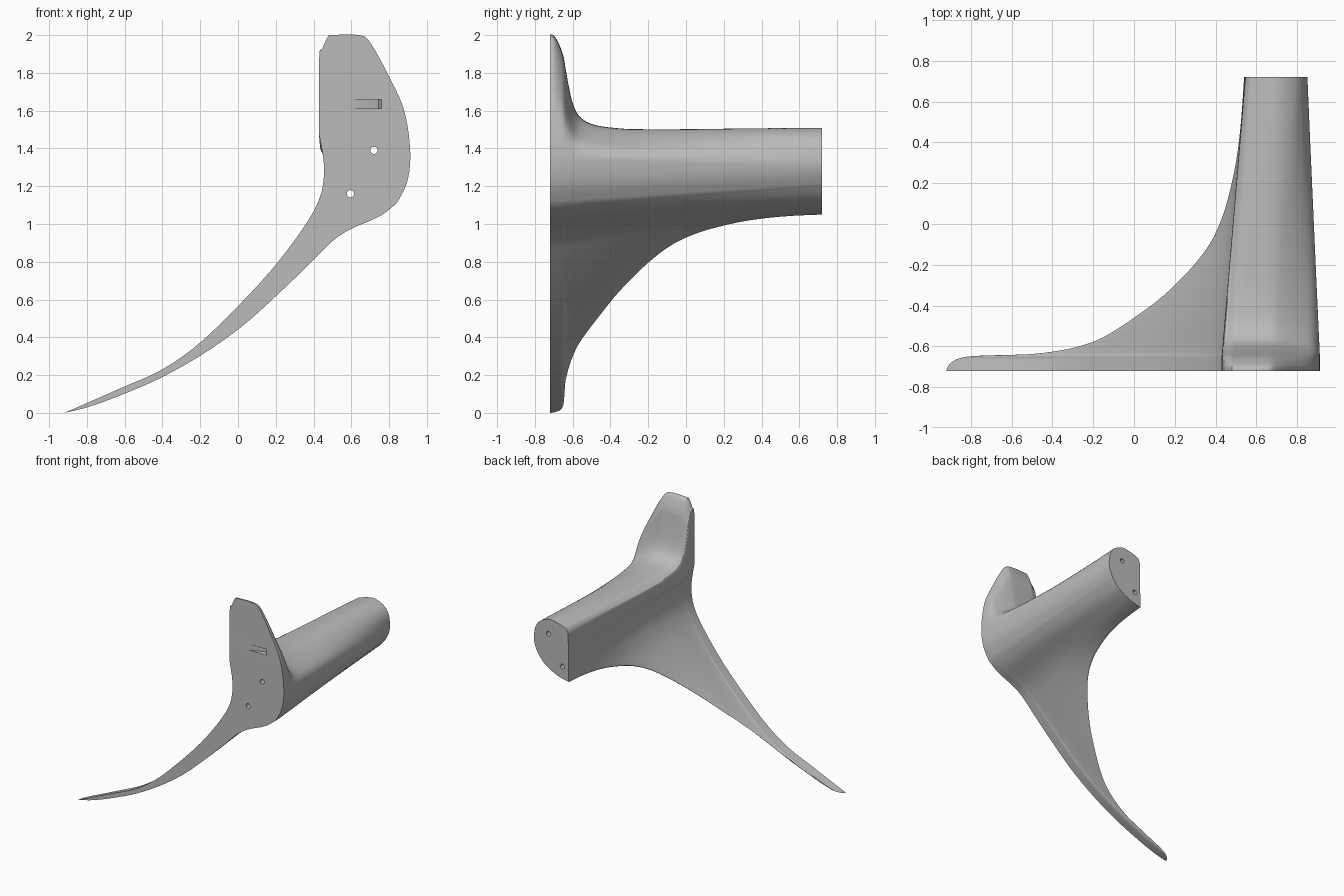
import bpy
import bmesh
from math import cos, sin, tau
from mathutils import Vector

cube = bpy.data.objects.get("Cube")
if cube:
    bpy.data.objects.remove(cube, do_unlink=True)

grey = bpy.data.materials.new("plain grey")
grey.use_nodes = True
grey.diffuse_color = (0.5, 0.5, 0.5, 1)
grey.node_tree.nodes["Principled BSDF"].inputs["Base Color"].default_value = (0.5, 0.5, 0.5, 1)


def spline(points, t):
    """Smooth curve through the points, t running from 0 to 1."""
    n = len(points) - 1
    i = min(int(t * n), n - 1)
    f = t * n - i
    a, b, c, d = [Vector(points[max(0, min(n, i + k))]) for k in (-1, 0, 1, 2)]
    return b + 0.5 * f * (c - a + f * (2 * a - 5 * b + 4 * c - d + f * (3 * (b - c) + d - a)))


# Front outline (x, z): upper and lower edge of the wing, then the head
UPPER = [(-.92, 0), (-.8, .052), (-.6, .14), (-.41, .225), (-.22, .355), (-.02, .545),
         (.18, .76), (.35, .985), (.43, 1.13), (.455, 1.25), (.45, 1.36), (.43, 1.47)]
LOWER = [(-.92, 0), (-.78, .035), (-.58, .11), (-.39, .195), (-.18, .315), (.03, .465),
         (.24, .655), (.4, .81), (.5, .91), (.6, .975), (.75, 1.04), (.84, 1.11)]
HEAD = [(.43, 1.47), (.43, 1.88), (.445, 1.925), (.475, 1.99), (.5, 2), (.64, 2),
        (.7, 1.96), (.8, 1.78), (.88, 1.6), (.912, 1.38), (.895, 1.22), (.84, 1.11)]
# Rear outline of the barrel in matching runs
REAR_UPPER = [(.54, 1.05), (.542, 1.16), (.543, 1.28), (.545, 1.4)]
REAR_LOWER = [(.54, 1.05), (.64, 1.075), (.75, 1.135), (.815, 1.21)]
REAR_HEAD = [(.545, 1.4), (.548, 1.44), (.56, 1.465), (.58, 1.48), (.67, 1.505), (.73, 1.505),
             (.8, 1.47), (.835, 1.42), (.848, 1.36), (.85, 1.31), (.838, 1.26), (.815, 1.21)]
# Stations from front to back: y, x of the wing nose, height of the top
STATIONS = [(-.72, -.92, 2), (-.7, -.913, 1.995), (-.68, -.895, 1.965), (-.66, -.86, 1.92),
            (-.648, -.79, 1.885), (-.643, -.65, 1.86), (-.638, -.5, 1.83), (-.62, -.36, 1.73),
            (-.6, -.27, 1.645), (-.57, -.18, 1.58), (-.52, -.09, 1.54), (-.46, 0, 1.52),
            (-.38, .11, 1.508), (-.3, .2, 1.5), (-.2, .295, 1.497), (-.1, .37, 1.495),
            (0, .42, 1.495), (.12, .46, 1.495), (.3, .5, 1.498), (.5, .525, 1.5), (.72, .54, 1.505)]
FRONT, BACK = -.72, .72
MIDDLE = [(Vector(u) + Vector(w)) / 2 for u, w in zip(UPPER, LOWER)]


def nose_param(x):
    """Place on the middle line of the wing that has this x."""
    low, high = 0.0, 1.0
    for _ in range(30):
        mid = (low + high) / 2
        if spline(MIDDLE, mid).x < x:
            low = mid
        else:
            high = mid
    return low


def section(y, nose_x, top):
    """Closed cross-section of the whole bracket at depth y."""
    blend = min(1, max(0, (y + .66) / 1.38))
    rounding = min(1, max(0, (y - FRONT) / .08))
    base = 1.35
    if rounding < .001:
        start = 0
    elif blend > .999:
        start = 1
    else:
        start = nose_param((nose_x - blend * .54) / (1 - blend))

    def place(p, rear):
        z = p.y if p.y < base else base + (p.y - base) * (top - base) / (2 - base)
        q = Vector((p.x, z)).lerp(rear, blend)
        return Vector((q.x, y, q.y))

    def side(edge, rear_edge, steps):
        run = []
        for k in range(steps + 1):
            s = (k / steps) ** 1.5
            t = start + (1 - start) * s
            width = 1 + rounding * ((1 - (1 - s) ** 2.5) ** .5 - 1)
            p = spline(MIDDLE, t).lerp(spline(edge, t), width)
            run.append(place(p, spline(rear_edge, s)))
        return run

    upper = side(UPPER, REAR_UPPER, 36)
    lower = side(LOWER, REAR_LOWER, 36)
    head = [place(spline(HEAD, k / 55), spline(REAR_HEAD, k / 55)) for k in range(56)]
    return upper[:-1] + head + lower[-2:0:-1]


bm = bmesh.new()


def ring(points):
    return [bm.verts.new(p) for p in points]


def bridge(a, b):
    for k in range(len(a)):
        j = (k + 1) % len(a)
        bm.faces.new((a[k], a[j], b[j], b[k]))


def cap(loops):
    """Flat face bounded by the first loop, with the other loops as openings."""
    edges = []
    for loop in loops:
        for a, b in zip(loop, loop[1:] + loop[:1]):
            edges.append(bm.edges.get((a, b)) or bm.edges.new((a, b)))
    bmesh.ops.triangle_fill(bm, edges=edges, use_beauty=False, normal=(0, 1, 0))


# Bracket body: loft through all the sections
count = 3 * (len(STATIONS) - 1)
rings = [ring(section(*spline(STATIONS, i / count))) for i in range(count + 1)]
for a, b in zip(rings, rings[1:]):
    bridge(a, b)
front_loops, back_loops = [rings[0]], [rings[-1]]

# Two bolt holes right through the barrel
for x, z in ((.72, 1.39), (.595, 1.16)):
    circle = [(x + .019 * cos(tau * k / 24), z + .019 * sin(tau * k / 24)) for k in range(24)]
    ends = [ring([(px, y, pz) for px, pz in circle]) for y in (FRONT, BACK)]
    bridge(*ends)
    front_loops.append(ends[0])
    back_loops.append(ends[1])

# Ramped slot in the front of the head
low, high = [ring([(.6, FRONT, z), (.76, FRONT, z), (.745, FRONT + .055, z)]) for z in (1.612, 1.66)]
bm.faces.new(low)
bm.faces.new(high)
bm.faces.new((low[0], low[2], high[2], high[0]))
bm.faces.new((low[1], low[2], high[2], high[1]))
front_loops.append([low[0], low[1], high[1], high[0]])

# Flat front and back ends
cap(front_loops)
cap(back_loops)
bmesh.ops.recalc_face_normals(bm, faces=bm.faces[:])

mesh = bpy.data.meshes.new("bracket_body")
bm.to_mesh(mesh)
bm.free()
mesh.materials.append(grey)
body = bpy.data.objects.new("bracket_body", mesh)
bpy.context.collection.objects.link(body)
for ob in bpy.context.view_layer.objects:
    ob.select_set(False)
body.select_set(True)
bpy.context.view_layer.objects.active = body
bpy.ops.object.shade_smooth_by_angle(angle=.6)
